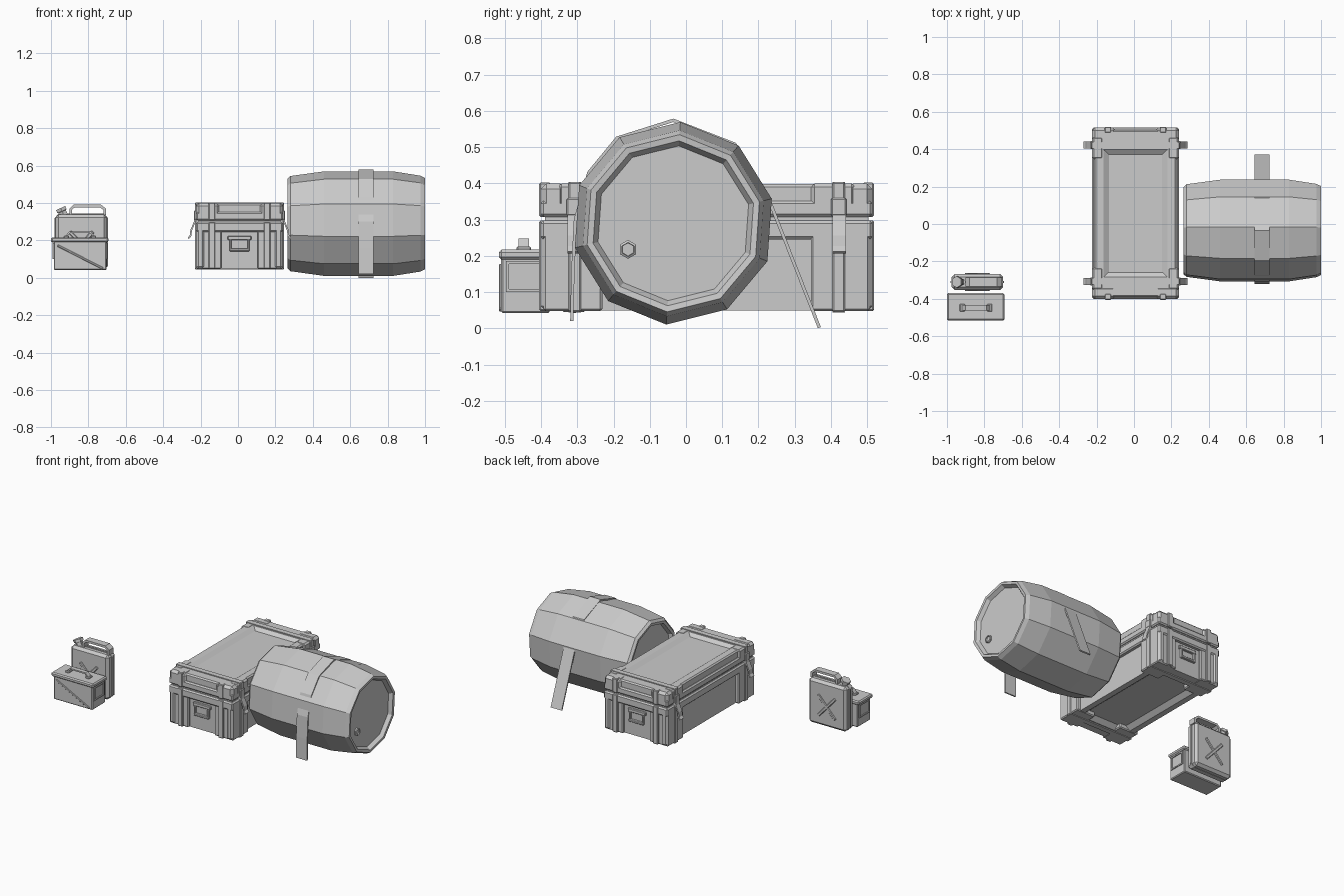
import bpy, bmesh, math
from mathutils import Vector, Matrix

if "Cube" in bpy.data.objects:
    bpy.data.objects.remove(bpy.data.objects["Cube"])


def finish(name, bm):
    bmesh.ops.recalc_face_normals(bm, faces=bm.faces)
    me = bpy.data.meshes.new(name)
    bm.to_mesh(me)
    bm.free()
    ob = bpy.data.objects.new(name, me)
    bpy.context.collection.objects.link(ob)
    return ob


def box(name, x, y, z, bevel=0.0, recess=None, rot=None):
    """Box from (min, max) ranges. recess = (face direction, half sizes outer, inner, depth)"""
    x, y, z = sorted(x), sorted(y), sorted(z)
    c = Vector((sum(x) / 2, sum(y) / 2, sum(z) / 2))
    bm = bmesh.new()
    bmesh.ops.create_cube(bm, size=1)
    bmesh.ops.scale(bm, vec=(x[1] - x[0], y[1] - y[0], z[1] - z[0]), verts=bm.verts)
    if bevel:
        bmesh.ops.bevel(bm, geom=bm.edges[:], offset=bevel, segments=1, affect='EDGES')
    if recess:
        sign, outer, inner, depth = recess
        bm.normal_update()
        f = max(bm.faces, key=lambda q: q.normal.z * sign * q.calc_area())
        for (a, b), d in ((outer, 0), (inner, depth)):
            bmesh.ops.inset_region(bm, faces=[f], thickness=0.005)
            for v in f.verts:
                v.co.x, v.co.y = math.copysign(a, v.co.x), math.copysign(b, v.co.y)
                v.co.z -= sign * d
    if rot:
        bmesh.ops.rotate(bm, matrix=rot, verts=bm.verts)
    bmesh.ops.translate(bm, vec=c, verts=bm.verts)
    return finish(name, bm)


def ribbon(name, pts, axis, w, t, closed=False):
    """Flat band of thickness t following a 2D path, extruded over w along x or y."""
    P = [Vector(p) for p in pts]
    n = len(P)
    bm = bmesh.new()
    rings = []
    for i, p in enumerate(P):
        a = P[i - 1] if (i or closed) else None
        b = P[(i + 1) % n] if (i < n - 1 or closed) else None
        d0 = (p - a).normalized() if a is not None else (b - p).normalized()
        d1 = (b - p).normalized() if b is not None else d0
        m = (d0 + d1).normalized()
        nor = Vector((-m.y, m.x)) * (t / 2 / max(0.4, m.dot(d0)))
        ring = []
        for s, k in ((1, 0), (1, 1), (-1, 1), (-1, 0)):
            q = p + nor * s
            ring.append(bm.verts.new((w[k], q.x, q.y) if axis == 'x' else (q.x, w[k], q.y)))
        rings.append(ring)
    for i in range(n if closed else n - 1):
        r, s = rings[i], rings[(i + 1) % n]
        for k in range(4):
            bm.faces.new((r[k], r[(k + 1) % 4], s[(k + 1) % 4], s[k]))
    if not closed:
        bm.faces.new(rings[0])
        bm.faces.new(rings[-1])
    return finish(name, bm)


def lathe(name, profile, sides, start, matrix):
    """Rings (distance along x, radius) with flat caps."""
    bm = bmesh.new()
    rings = []
    for d, r in profile:
        angs = [start + 2 * math.pi * i / sides for i in range(sides)]
        rings.append([bm.verts.new(matrix @ Vector((d, r * math.cos(a), r * math.sin(a)))) for a in angs])
    for r, s in zip(rings, rings[1:]):
        for k in range(sides):
            j = (k + 1) % sides
            bm.faces.new((r[k], r[j], s[j], s[k]))
    bm.faces.new(rings[0])
    bm.faces.new(rings[-1])
    return finish(name, bm)


# ---------------- crate ----------------
cx, cy, hx, hy = 0.008, 0.057, 0.232, 0.458


def cbox(name, x, y, z, bevel=0.0, recess=None):
    return box(name, [cx + v for v in x], [cy + v for v in y], z, bevel, recess)


cbox("crate_core", (-hx + .025, hx - .025), (-hy + .025, hy - .025), (.05, .29), 0,
     (-1, (.17, .34), (.14, .31), .025))
cbox("crate_top_rail", (-hx, hx), (-hy, hy), (.245, .298), .008)
cbox("crate_neck", (-hx + .012, hx - .012), (-hy + .012, hy - .012), (.29, .32))
cbox("lid_lower_rail", (-hx, hx), (-hy, hy), (.308, .352), .008)
cbox("lid_panel", (-hx + .012, hx - .012), (-hy + .012, hy - .012), (.32, .398), .008,
     (1, (.17, .34), (.143, .315), .018))
for s in (-1, 1):
    # bands wrapping the crate near each end
    for x in (-1, 1):
        cbox("crate_band_side", (x * (hx - .03), x * (hx + .005)), (s * .347, s * .381), (.045, .404), .004)
    for z in ((.044, .06), (.388, .404)):
        cbox("crate_band_flat", (-hx, hx), (s * .347, s * .381), z)
    for x in (-1, 1):
        # corner posts, lid corners and end battens
        cbox("crate_corner", (x * .095, x * hx), (s * .288, s * (hy - .008)), (.048, .27), .006)
        cbox("crate_corner_cap", (x * .185, x * hx), (s * .388, s * hy), (.048, .298), .014)
        cbox("lid_corner_cap", (x * .105, x * hx), (s * .388, s * hy), (.308, .4), .016)
        cbox("lid_side_block", (x * .172, x * hx), (s * .288, s * .41), (.308, .4), .01)
        cbox("end_batten", (x * .13, x * .165), (s * .43, s * (hy + .004)), (.048, .298), .004)
        cbox("lid_batten", (x * .13, x * .165), (s * .43, s * (hy + .004)), (.308, .402), .004)
        # latches flaring out from the sides
        y = (cy + s * .347, cy + s * .384)
        ribbon("latch", [(cx + x * .234, .33), (cx + x * .24, .298), (cx + x * .258, .255),
                         (cx + x * .262, .225), (cx + x * .274, .21)], 'y', y, .009)
        cbox("latch_mount", (x * .22, x * .243), (s * .343, s * .386), (.31, .36), .004)
    # end handle
    cbox("handle_plate", (-.063, .063), (s * .42, s * .448), (.203, .225), .003)
    for x in (-1, 1):
        cbox("handle_side", (x * .042, x * .054), (s * .435, s * .452), (.146, .205), .003)
    cbox("handle_grip", (-.054, .054), (s * .435, s * .454), (.142, .157), .003)

# ---------------- barrel ----------------
place = Matrix.Translation((0, -.035, .29))
lathe("barrel", [(.292, .213), (.268, .222), (.265, .24), (.28, .255), (.46, .28), (.83, .28),
                 (.975, .257), (1, .245), (.998, .228), (.975, .214)], 10, math.radians(86), place)
lathe("barrel_bung", [(.96, .026), (.984, .026), (.988, .019), (.98, .018)], 6, math.pi / 2,
      Matrix.Translation((0, -.16, .218)))
# loose strap over the barrel
ribbon("barrel_strap", [(-.315, .02), (-.312, .16), (-.305, .30), (-.268, .43), (-.19, .525),
                        (-.035, .574), (.135, .508), (.225, .365), (.368, .002)], 'x', (.645, .725), .009)

# ---------------- fuel can ----------------
box("can_body", (-.975, -.70), (-.353, -.267), (.045, .338), .016)
ribbon("can_seam", [(-.957, .047), (-.977, .066), (-.977, .317), (-.957, .34), (-.718, .34),
                    (-.698, .317), (-.698, .066), (-.718, .047)], 'y', (-.316, -.304), .008, True)
ribbon("can_handle", [(-.895, .335), (-.895, .366), (-.876, .384), (-.735, .384), (-.712, .366),
                      (-.712, .335)], 'y', (-.333, -.287), .014)
lathe("can_spout", [(-.03, .024), (.012, .024), (.014, .031), (.032, .031)], 6, 0,
      Matrix.Translation((-.935, -.31, .344)) @ Matrix.Rotation(math.radians(-115), 4, 'Y'))
for y in (-.353, -.267):
    for a in (-1, 1):
        box("can_cross_rib", (-.93, -.745), (y - .006, y + .006), (.168, .188), .004,
            rot=Matrix.Rotation(a * math.radians(48), 3, 'Y'))

# ---------------- small metal box ----------------
box("metal_box_body", (-.985, -.703), (-.51, -.376), (.042, .2), .005)
box("metal_box_lid", (-1.0, -.693), (-.516, -.37), (.19, .217), .007)
ribbon("metal_box_handle", [(-.925, .214), (-.9, .244), (-.79, .244), (-.765, .214)],
       'y', (-.462, -.433), .009)
for x in (-.918, -.772):
    box("handle_mount", (x - .014, x + .014), (-.468, -.427), (.21, .226), .004)
box("front_diagonal_rib", (-.98, -.708), (-.516, -.5), (.106, .118), .003,
    rot=Matrix.Rotation(math.radians(27), 3, 'Y'))
for x in (-.985, -.703):
    # raised frames on both ends
    w = (x - .006, x + .006)
    for z in ((.1, .108), (.178, .186)):
        box("end_frame_bar", w, (-.496, -.392), z)
    for y in ((-.496, -.488), (-.4, -.392)):
        box("end_frame_post", w, y, (.1, .186))
